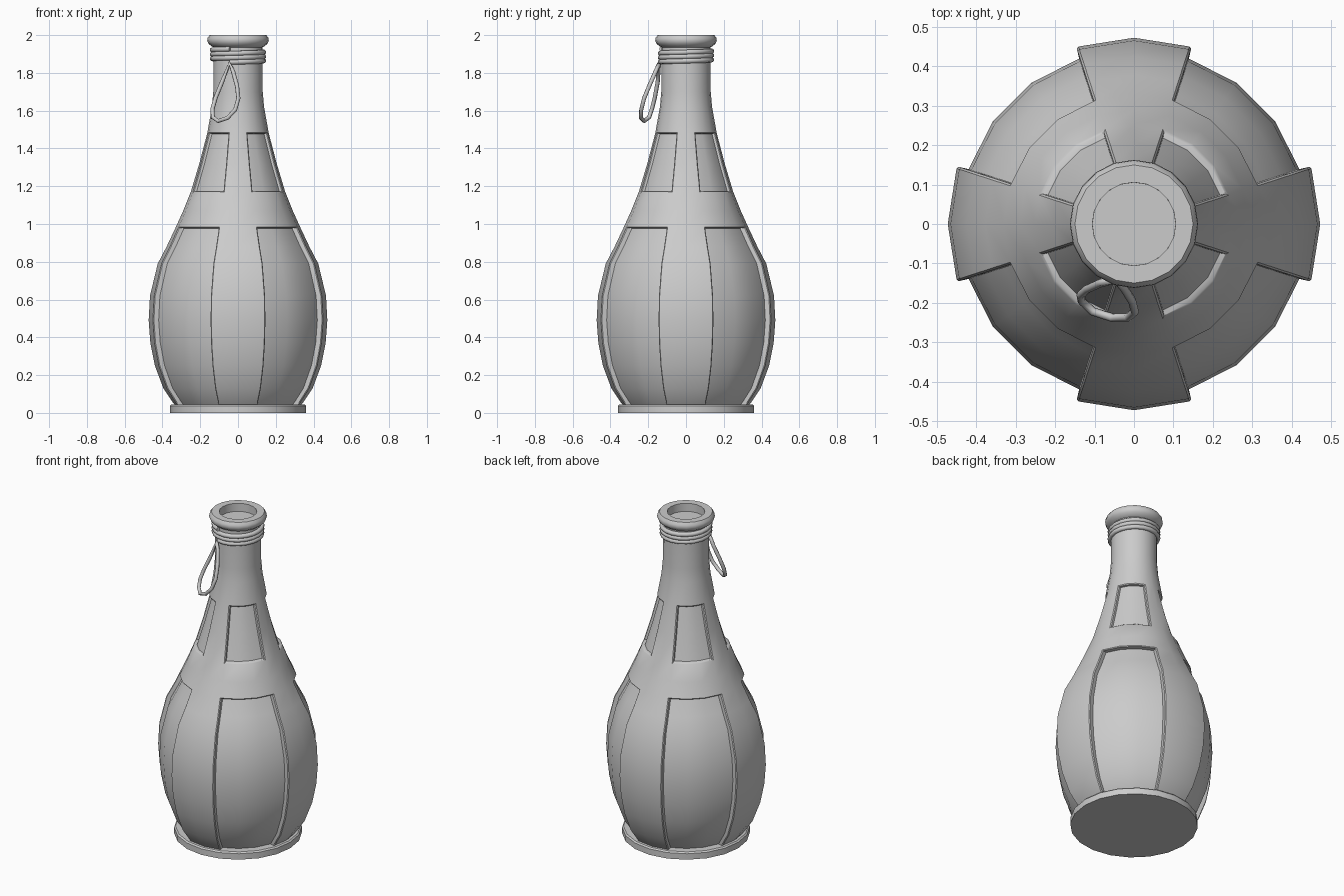
import bpy, bmesh, math
from mathutils import Vector

if "Cube" in bpy.data.objects:
    bpy.data.objects.remove(bpy.data.objects["Cube"])

SEG = 20


def finish(name, bm):
    bmesh.ops.recalc_face_normals(bm, faces=bm.faces[:])
    me = bpy.data.meshes.new(name)
    bm.to_mesh(me)
    bm.free()
    ob = bpy.data.objects.new(name, me)
    bpy.context.collection.objects.link(ob)
    bpy.ops.object.select_all(action='DESELECT')
    ob.select_set(True)
    bpy.context.view_layer.objects.active = ob
    bpy.ops.object.shade_smooth_by_angle(angle=math.radians(32))
    return ob


def lathe(profile):
    """Revolve (radius, z) points; radius 0 closes to a pole, open ends are capped."""
    bm = bmesh.new()
    rings = []
    for r, z in profile:
        rings.append([bm.verts.new((r * math.cos(2 * math.pi * i / SEG),
                                    r * math.sin(2 * math.pi * i / SEG), z))
                      for i in range(SEG)])
    for a, b in zip(rings, rings[1:]):
        for i in range(SEG):
            j = (i + 1) % SEG
            bm.faces.new((a[i], a[j], b[j], b[i]))
    bm.faces.new(rings[0][::-1])
    bm.faces.new(rings[-1])
    bm.normal_update()
    return bm


def recess(bm, z0, z1, depth):
    """Sink four diagonal panels, each three segments wide."""
    for k in range(4):
        mid = math.radians(45 + 90 * k)
        faces = []
        for f in bm.faces:
            c = f.calc_center_median()
            if not (z0 < c.z < z1) or len(f.verts) != 4:
                continue
            d = (math.atan2(c.y, c.x) - mid + math.pi) % (2 * math.pi) - math.pi
            if abs(d) < math.radians(27):
                faces.append(f)
        bmesh.ops.inset_region(bm, faces=faces, thickness=0.003, depth=0,
                               use_even_offset=True)
        for v in {v for f in faces for v in f.verts}:
            s = 1 - depth / math.hypot(v.co.x, v.co.y)
            v.co.x *= s
            v.co.y *= s


def tube(name, pts, radius, cyclic):
    """Round cord along a path."""
    cu = bpy.data.curves.new(name, 'CURVE')
    cu.dimensions = '3D'
    cu.bevel_depth = radius
    cu.bevel_resolution = 2
    cu.use_fill_caps = True
    sp = cu.splines.new('POLY')
    sp.points.add(len(pts) - 1)
    for p, co in zip(sp.points, pts):
        p.co = (*co, 1)
    sp.use_cyclic_u = cyclic
    sp.use_smooth = True
    ob = bpy.data.objects.new(name, cu)
    bpy.context.collection.objects.link(ob)
    return ob


# bottle body with sunken panels
body = lathe([(.315, .02), (.345, .055), (.395, .13), (.44, .25), (.464, .37), (.473, .49),
              (.466, .62), (.425, .79), (.378, .88), (.331, .98), (.29, 1.07), (.25, 1.17),
              (.205, 1.32), (.163, 1.48), (.138, 1.62), (.131, 1.70), (.13, 1.95)])
recess(body, .02, .98, .03)
recess(body, 1.17, 1.48, .018)
body.normal_update()
rims = [e for e in body.edges if e.is_manifold and e.calc_face_angle() > math.radians(50)
        and .04 < (e.verts[0].co.z + e.verts[1].co.z) / 2 < 1.9 and e.calc_face_angle_signed() > 0]
bmesh.ops.bevel(body, geom=rims, offset=.005, segments=1, affect='EDGES', clamp_overlap=True)
finish("bottle_body", body)

# foot disc
finish("base_disc", lathe([(.36, 0), (.36, .037), (.352, .045)]))

# lip with hollow mouth
finish("mouth_lip", lathe([(.12, 1.93), (.14, 1.941), (.156, 1.954), (.163, 1.97),
                           (.161, 1.985), (.15, 2.0), (.106, 2.0), (.104, 1.75)]))

# cord wound round the neck
turns, start = 3, math.radians(-108)
coil = []
for i in range(turns * SEG + 1):
    a = start + 2 * math.pi * i / SEG
    coil.append((.136 * math.cos(a), .136 * math.sin(a), 1.857 + .023 * i / SEG))
tube("neck_cord", coil, .0135, False)

# hanging loop of cord
loop = [(-.045, -.142, 1.85), (-.085, -.150, 1.75), (-.118, -.165, 1.67), (-.135, -.18, 1.61),
        (-.133, -.195, 1.565), (-.105, -.222, 1.545), (-.055, -.238, 1.562),
        (-.015, -.237, 1.605), (.002, -.222, 1.665), (-.005, -.195, 1.73), (-.027, -.16, 1.81)]
tube("hanging_loop", loop, .011, True)
